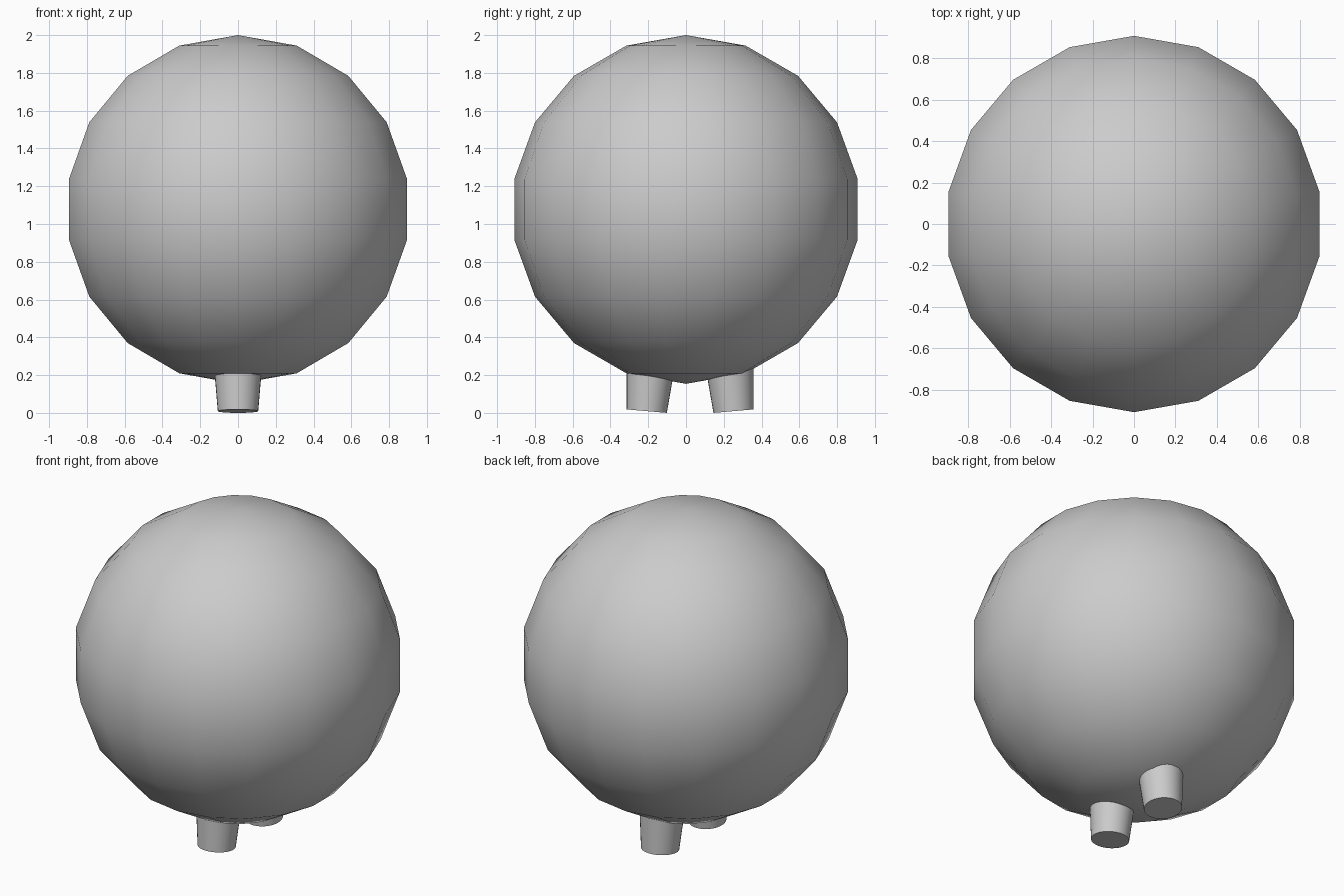
import bpy, math
from mathutils import Vector, Matrix

if "Cube" in bpy.data.objects:
    bpy.data.objects.remove(bpy.data.objects["Cube"])

# round low-poly body, smooth shaded, with a vertex column on +/-y
R = 0.923
bpy.ops.mesh.primitive_uv_sphere_add(segments=18, ring_count=9, radius=R, location=(0, 0, 2 - R))
body = bpy.context.object
body.name = "round_body"
xs = max(v.co.x for v in body.data.vertices)
ys = max(v.co.y for v in body.data.vertices)
if xs > ys:
    body.data.transform(Matrix.Rotation(math.pi / 2, 4, 'Z'))
bpy.ops.object.shade_smooth()


# tapered stub legs, splayed outwards and sunk into the body
def leg(name, y, tilt):
    r, h = 0.107, 0.30
    bpy.ops.mesh.primitive_cone_add(vertices=32, radius1=r, radius2=r + 0.085 * h, depth=h)
    ob = bpy.context.object
    ob.name = name
    ob.data.transform(Matrix.Translation((0, 0, h / 2)))
    ob.location = (0, y, r * math.sin(abs(tilt)))
    ob.rotation_euler.x = tilt
    bpy.ops.object.shade_smooth_by_angle(angle=math.radians(30))


leg("front_leg", -0.208, -math.radians(5))
leg("back_leg", 0.252, math.radians(5))
